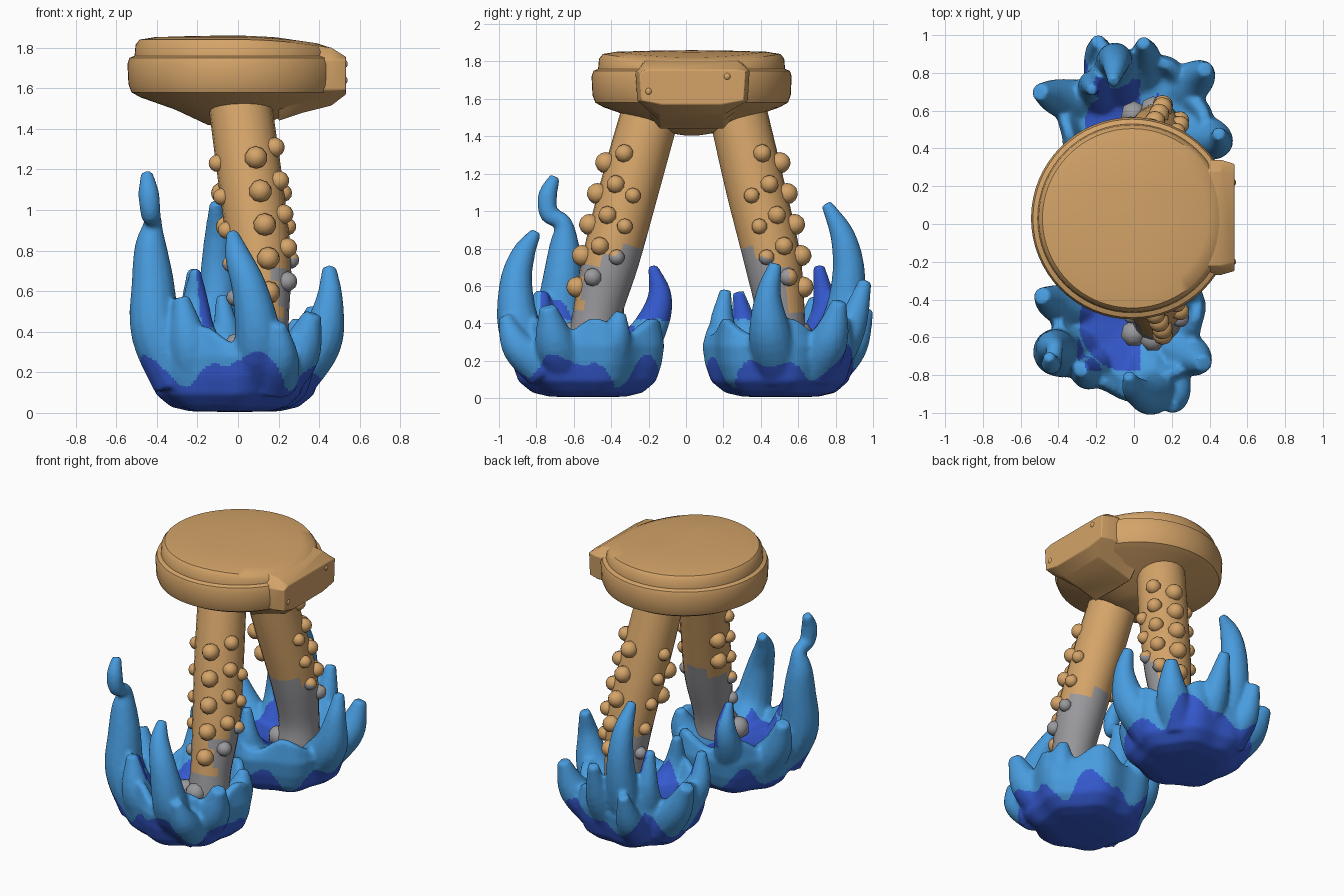
import bpy, bmesh, math
from mathutils import Vector, Matrix

if "Cube" in bpy.data.objects:
    bpy.data.objects.remove(bpy.data.objects["Cube"])


def mat(name, rgb):
    m = bpy.data.materials.new(name)
    m.diffuse_color = (*rgb, 1)
    m.use_nodes = True
    m.node_tree.nodes["Principled BSDF"].inputs["Base Color"].default_value = m.diffuse_color
    return m


TAN = mat("warm tan", (0.66, 0.37, 0.14))
GREY = mat("stone grey", (0.32, 0.32, 0.34))
LIGHT = mat("light blue", (0.065, 0.33, 0.73))
DARK = mat("deep blue", (0.035, 0.10, 0.62))


def loft(bm, rings):
    """Skin a list of point rings into a closed shell."""
    vs = [[bm.verts.new(p) for p in r] for r in rings]
    n = len(vs[0])
    for a, b in zip(vs, vs[1:]):
        for i in range(n):
            bm.faces.new((a[i], a[(i + 1) % n], b[(i + 1) % n], b[i]))
    bm.faces.new(vs[0][::-1])
    bm.faces.new(vs[-1])


def lathe(bm, prof, cx, cy, sx=1.0, n=48, wave=lambda a: 1.0):
    A = [2 * math.pi * i / n for i in range(n)]
    loft(bm, [[(cx + r * sx * wave(a) * math.cos(a), cy + r * wave(a) * math.sin(a), z)
               for a in A] for r, z in prof])


def spline(pts, steps=5):
    """Smooth (x, y, z, radius) path through the given points."""
    P = [Vector(p) for p in pts]
    P = [P[0] * 2 - P[1]] + P + [P[-1] * 2 - P[-2]]
    out = []
    for i in range(1, len(P) - 2):
        a, b, c, d = P[i - 1:i + 3]
        for k in range(steps):
            t = k / steps
            out.append(0.5 * (2 * b + (c - a) * t + (2 * a - 5 * b + 4 * c - d) * t * t
                              + (3 * b - a - 3 * c + d) * t ** 3))
    return out + [P[-2]]


def tube(bm, pts, n=14):
    path = spline(pts)
    rings = []
    for i, p in enumerate(path):
        t = (path[min(i + 1, len(path) - 1)] - path[max(i - 1, 0)]).to_3d().normalized()
        u = t.cross(Vector((0.3, 1, 0.1))).normalized()
        v = t.cross(u)
        r = max(p[3], 0.02)
        rings.append([p.to_3d() + (u * math.cos(2 * math.pi * k / n)
                      + v * math.sin(2 * math.pi * k / n)) * r for k in range(n)])
    loft(bm, rings)


def ball(bm, r, m, u=10, v=7):
    bmesh.ops.create_uvsphere(bm, u_segments=u, v_segments=v, radius=r, matrix=m)


def finish(bm, name, mats, angle=40):
    bmesh.ops.recalc_face_normals(bm, faces=bm.faces[:])
    me = bpy.data.meshes.new(name)
    bm.to_mesh(me)
    bm.free()
    for m in mats:
        me.materials.append(m)
    ob = bpy.data.objects.new(name, me)
    bpy.context.collection.objects.link(ob)
    bpy.ops.object.select_all(action='DESELECT')
    ob.select_set(True)
    bpy.context.view_layer.objects.active = ob
    bpy.ops.object.shade_smooth_by_angle(angle=math.radians(angle))
    return ob


# Waist disc with a stepped rim and a cone-shaped underside
bm = bmesh.new()
lathe(bm, [(0.04, 1.405), (0.14, 1.42), (0.3, 1.495), (0.47, 1.555), (0.515, 1.58), (0.53, 1.62),
           (0.535, 1.72), (0.525, 1.75), (0.5, 1.76), (0.495, 1.815), (0.475, 1.84), (0.4, 1.852),
           (0.2, 1.858), (0.03, 1.86)], -0.01, 0.03, n=64)
for v in bm.verts:  # top slopes down toward +x
    if v.co.z > 1.78:
        v.co.z -= max(0, v.co.x) ** 2 * 0.2
finish(bm, "waist_disc", [TAN])

# Buckle block blending into the +x side
bm = bmesh.new()
sec = [(-0.26, 1.59), (-0.27, 1.74), (-0.22, 1.8), (0.28, 1.8), (0.34, 1.75), (0.33, 1.59),
       (0.2, 1.48), (-0.14, 1.48)]
loft(bm, [[(0.2, y, z - (0.04 if z < 1.5 else 0)) for y, z in sec],
          [(0.32, y, z + (0.02 if z > 1.78 else 0)) for y, z in sec],
          [(0.46, y, max(z, 1.515)) for y, z in sec],
          [(0.532, 0.03 + (y - 0.03) * 0.93, min(max(z, 1.57), 1.755)) for y, z in sec]])
for y, z in ((0.22, 1.72), (-0.2, 1.64)):
    ball(bm, 0.022, Matrix.Translation((0.52, y, z)))
buckle = finish(bm, "waist_buckle", [TAN])
bev = buckle.modifiers.new("soft", 'BEVEL')
bev.width = 0.02
bev.segments = 2


# Studded legs, stone grey near the foot
def leg(name, s):
    o = 0.02 if s > 0 else 0.01
    path = [(0.005, 0.03 + s * 0.22 + o, 1.56, 0.155), (0.06, s * 0.325 + 0.02 + o, 1.15, 0.158),
            (0.11, s * 0.425 + 0.015 + o, 0.75, 0.152), (0.12, s * 0.485 + o, 0.45, 0.13),
            (0.12, s * 0.5, 0.26, 0.14)]
    bm = bmesh.new()
    tube(bm, path, 20)
    fine = spline(path)
    # columns of studs: direction, top height, count
    for c, (deg, top, num) in enumerate(((-75, 1.22, 5), (14, 1.22, 5), (62, 1.29, 5),
                                         (100, 1.09, 3), (-115, 1.1, 2))):
        for k in range(num):
            z = top - 0.165 * k
            p = min(fine, key=lambda q: abs(q.z - z))
            p = Vector((p.x + (p.z - z) * 0.11, p.y + s * (p.z - z) * 0.26, z, p[3]))
            a = math.radians(deg)
            d = Vector((math.sin(a), s * math.cos(a), 0.25 * math.cos(a)))
            size = 0.05 + 0.007 * ((c * 2 + k * 3) % 3 - 1)
            ball(bm, size, Matrix.Translation(p.to_3d() + d * p[3])
                 @ d.to_track_quat('Z', 'Y').to_matrix().to_4x4())
    # rubble around the foot
    for x, y, z, r in ((0.0, 0.58, 0.32, 0.075), (0.1, 0.61, 0.34, 0.07), (0.0, 0.45, 0.31, 0.07)):
        ball(bm, r, Matrix.Translation((x, s * y, z)), 7, 5)
    for f in bm.faces:
        c = f.calc_center_median()
        y = abs(c.y)
        outer = y > 0.55 and c.z > 0.48 and c.x > 0.03
        f.material_index = int(c.z < 0.92 - 0.4 * y and not outer)
    finish(bm, name, [TAN, GREY], 50)


leg("front_leg", -1)
leg("rear_leg", 1)

# Flame bowls: lumpy bowl plus curling tongues fused together
BOWL = [(0.04, 0.005), (0.2, 0.008), (0.29, 0.03), (0.36, 0.09), (0.39, 0.18), (0.405, 0.28),
        (0.385, 0.38), (0.34, 0.385), (0.29, 0.31), (0.04, 0.27)]


def flame(name, cx, cy, tongues):
    s = 1 if cy > 0 else -1
    bm = bmesh.new()
    lathe(bm, BOWL, cx, cy, 1.0, 60, lambda a: 1 + 0.05 * math.sin(7 * a + cy))
    for v in bm.verts:  # ragged rim
        if v.co.z > 0.35:
            v.co.z += 0.045 * math.sin(6 * math.atan2(v.co.y - cy, v.co.x - cx) + 1)
    for t in tongues:
        tube(bm, t)
    tmp = finish(bm, name + "_source", [LIGHT])
    r = tmp.modifiers.new("fuse", 'REMESH')
    r.mode = 'VOXEL'
    r.voxel_size = 0.014
    sm = tmp.modifiers.new("melt", 'SMOOTH')
    sm.factor = 0.5
    sm.iterations = 5
    me = bpy.data.meshes.new_from_object(tmp.evaluated_get(bpy.context.evaluated_depsgraph_get()))
    bm = bmesh.new()
    bm.from_mesh(me)
    bpy.data.objects.remove(tmp)
    bm.normal_update()
    for f in bm.faces:
        c = f.calc_center_median()
        dx, dy = c.x - cx, c.y - cy
        a, rad = math.atan2(dy, dx), math.hypot(dx, dy)
        out = max(0.0, s * math.sin(a))
        base = c.z < 0.15 + 0.08 * out + 0.06 * math.sin(5 * a + 2.6) + 0.04 * math.sin(9 * a)
        pit = rad < 0.26 and 0.2 < c.z < 0.42 and c.x < 0.03 and f.normal.z > 0.2
        inner = (-0.3 < c.x < -0.1 and 0.42 < c.z < 0.74 and f.normal.x > 0.25
                 and rad < 0.5 and abs(c.y) < 0.78)
        f.material_index = int(base or pit or inner)
    finish(bm, name, [LIGHT, DARK], 60)


flame("front_flame", -0.03, -0.52, [
    [(-0.28, -0.66, 0.17, 0.15), (-0.4, -0.68, 0.4, 0.13), (-0.42, -0.66, 0.65, 0.105),
     (-0.43, -0.65, 0.82, 0.08), (-0.42, -0.655, 0.94, 0.045), (-0.43, -0.73, 0.98, 0.05),
     (-0.44, -0.74, 1.08, 0.052), (-0.45, -0.7, 1.185, 0.03)],
    [(0.06, -0.72, 0.17, 0.14), (0.1, -0.88, 0.35, 0.12), (0.06, -0.91, 0.6, 0.09),
     (0.0, -0.87, 0.77, 0.065), (-0.03, -0.8, 0.89, 0.03)],
    [(0.18, -0.76, 0.16, 0.12), (0.21, -0.9, 0.28, 0.09), (0.2, -0.97, 0.44, 0.035)],
    [(0.18, -0.64, 0.16, 0.13), (0.3, -0.7, 0.3, 0.11), (0.37, -0.74, 0.49, 0.045)],
    [(0.2, -0.42, 0.16, 0.13), (0.28, -0.38, 0.33, 0.09), (0.29, -0.35, 0.46, 0.03)],
    [(-0.14, -0.3, 0.2, 0.12), (-0.2, -0.18, 0.4, 0.09), (-0.21, -0.14, 0.55, 0.065),
     (-0.21, -0.18, 0.71, 0.025)],
    [(-0.25, -0.45, 0.16, 0.13), (-0.41, -0.42, 0.35, 0.1), (-0.49, -0.38, 0.56, 0.045)],
    [(-0.2, -0.7, 0.15, 0.13), (-0.24, -0.78, 0.34, 0.1), (-0.28, -0.77, 0.57, 0.04)]])

flame("rear_flame", 0.0, 0.51, [
    [(-0.06, 0.7, 0.17, 0.14), (-0.1, 0.83, 0.4, 0.11), (-0.1, 0.87, 0.65, 0.09),
     (-0.1, 0.84, 0.86, 0.068), (-0.11, 0.75, 1.04, 0.03)],
    [(0.05, 0.75, 0.18, 0.12), (0.06, 0.88, 0.38, 0.085), (0.05, 0.96, 0.63, 0.035)],
    [(-0.15, 0.75, 0.15, 0.12), (-0.18, 0.89, 0.28, 0.085), (-0.19, 0.97, 0.48, 0.035)],
    [(-0.24, 0.63, 0.16, 0.13), (-0.4, 0.67, 0.33, 0.1), (-0.5, 0.7, 0.53, 0.045)],
    [(0.2, 0.68, 0.16, 0.13), (0.33, 0.77, 0.32, 0.1), (0.38, 0.82, 0.52, 0.04)],
    [(0.24, 0.5, 0.16, 0.14), (0.4, 0.45, 0.35, 0.115), (0.45, 0.44, 0.55, 0.07),
     (0.45, 0.48, 0.72, 0.035)],
    [(-0.03, 0.33, 0.16, 0.13), (-0.05, 0.2, 0.35, 0.08), (-0.08, 0.21, 0.58, 0.03)],
    [(-0.22, 0.4, 0.16, 0.13), (-0.32, 0.32, 0.36, 0.08), (-0.32, 0.28, 0.57, 0.03)],
    [(-0.18, 0.66, 0.2, 0.12), (-0.22, 0.74, 0.45, 0.075), (-0.22, 0.71, 0.71, 0.03)]])
